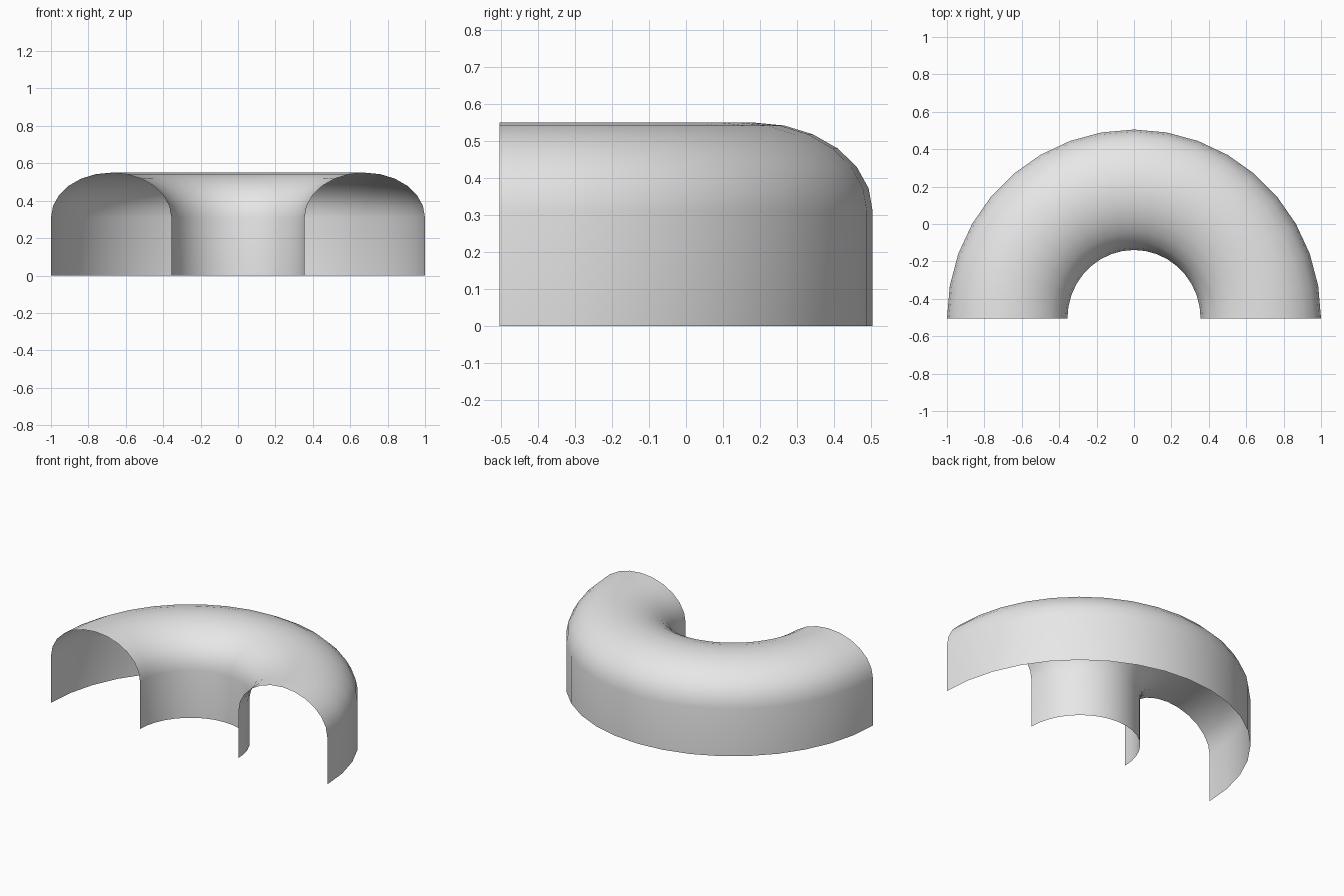
import bpy, bmesh
from math import sin, cos, pi
from mathutils import Vector

cube = bpy.data.objects.get("Cube")
if cube:
    bpy.data.objects.remove(cube, do_unlink=True)

# Plain grey surface
grey = bpy.data.materials.new("light_grey")
grey.use_nodes = True
colour = (0.8, 0.8, 0.8, 1)
grey.diffuse_color = colour
grey.node_tree.nodes["Principled BSDF"].inputs["Base Color"].default_value = colour

HALF_WIDTH, WALL, RISE = 0.322, 0.31, 0.24
PATH_X, PATH_Y, FRONT = 0.678, 0.688, -0.505
ARC_STEPS, SWEEP_STEPS = 12, 18

# Arch section from the outer foot over the crown to the inner foot
section = [(HALF_WIDTH, 0)]
for i in range(ARC_STEPS + 1):
    a = pi * i / ARC_STEPS
    section.append((HALF_WIDTH * cos(a), WALL + RISE * sin(a)))
section.append((-HALF_WIDTH, 0))

# Sweep the section around the half turn
bm = bmesh.new()
rings = []
for i in range(SWEEP_STEPS + 1):
    a = pi * i / SWEEP_STEPS
    centre = Vector((PATH_X * cos(a), FRONT + PATH_Y * sin(a), 0))
    outward = Vector((cos(a), sin(a), 0))
    rings.append([bm.verts.new(centre + outward * r + Vector((0, 0, z)))
                  for r, z in section])
for r0, r1 in zip(rings, rings[1:]):
    for j in range(len(section) - 1):
        face = bm.faces.new((r0[j], r1[j], r1[j + 1], r0[j + 1]))
        face.smooth = True

mesh = bpy.data.meshes.new("curved_tunnel")
bm.to_mesh(mesh)
bm.free()
mesh.materials.append(grey)
tunnel = bpy.data.objects.new("curved_tunnel", mesh)
bpy.context.collection.objects.link(tunnel)
